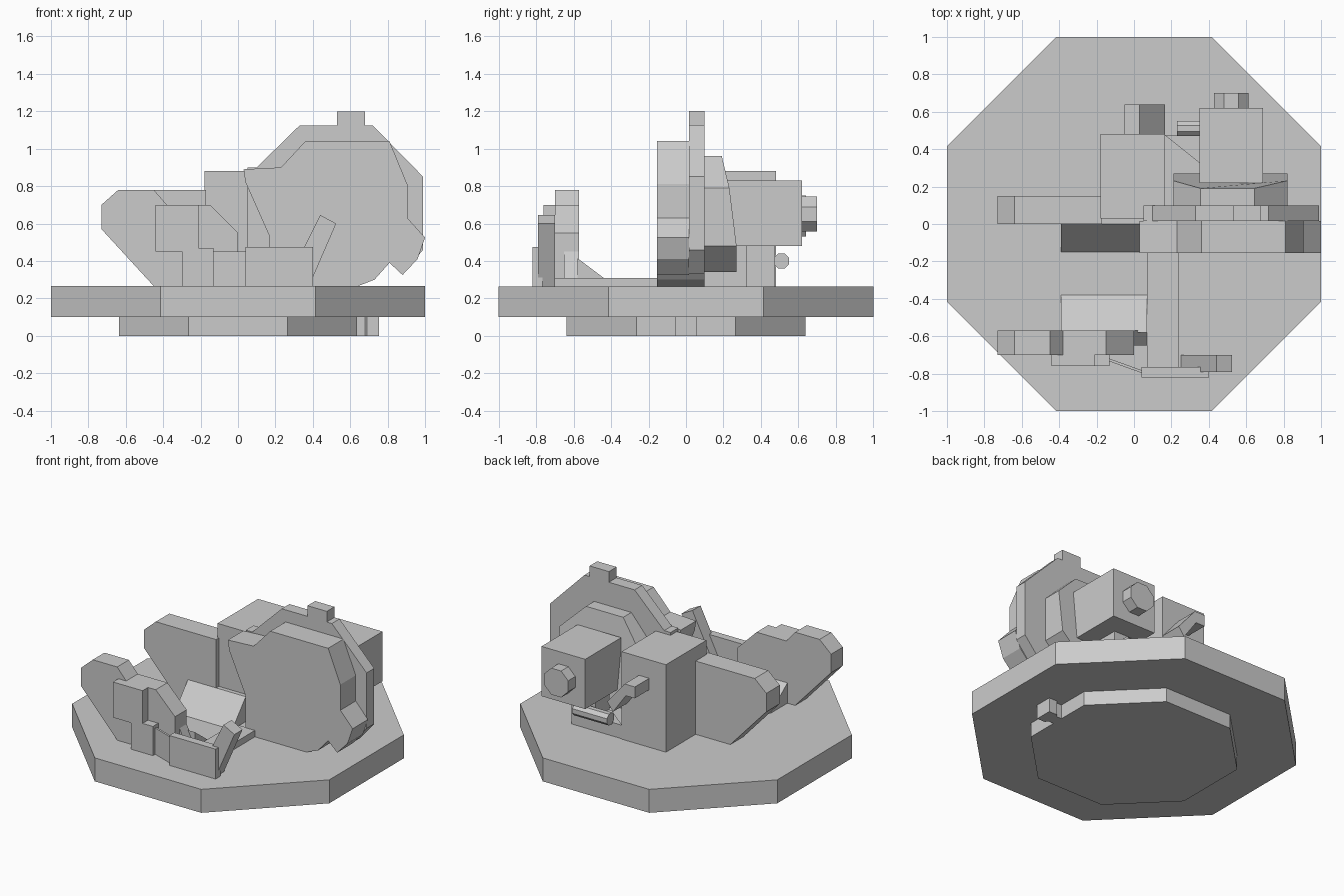
import bpy, bmesh, math
from mathutils import Vector

if "Cube" in bpy.data.objects:
    bpy.data.objects.remove(bpy.data.objects["Cube"])

grey = bpy.data.materials.new("plain grey")
grey.use_nodes = True
grey.diffuse_color = (0.6, 0.6, 0.6, 1)
grey.node_tree.nodes["Principled BSDF"].inputs["Base Color"].default_value = (0.6, 0.6, 0.6, 1)


def prism(name, profile, a, b, axis="y"):
    """Extrude a flat profile from a to b along the given axis."""
    place = {"x": lambda p, t: (t, p[0], p[1]),
             "y": lambda p, t: (p[0], t, p[1]),
             "z": lambda p, t: (p[0], p[1], t)}[axis]
    bm = bmesh.new()
    face = bm.faces.new([bm.verts.new(place(p, a)) for p in profile])
    out = bmesh.ops.extrude_face_region(bm, geom=[face])
    shift = Vector(place((0, 0), b - a))
    bmesh.ops.translate(bm, vec=shift, verts=[v for v in out["geom"] if isinstance(v, bmesh.types.BMVert)])
    bmesh.ops.recalc_face_normals(bm, faces=bm.faces)
    mesh = bpy.data.meshes.new(name)
    bm.to_mesh(mesh)
    bm.free()
    mesh.materials.append(grey)
    obj = bpy.data.objects.new(name, mesh)
    bpy.context.collection.objects.link(obj)
    return obj


def box(name, x0, x1, y0, y1, z0, z1):
    return prism(name, [(x0, y0), (x1, y0), (x1, y1), (x0, y1)], z0, z1, "z")


def octagon(cx, cy, half):
    r = half / math.cos(math.pi / 8)
    return [(cx + r * math.cos(math.pi * (i + .5) / 4), cy + r * math.sin(math.pi * (i + .5) / 4))
            for i in range(8)]


FLOOR = 0.265

# Round-cornered base with keyed foot
prism("base_plate", octagon(0, 0, 1), 0.1, FLOOR, "z")
prism("base_foot", octagon(0, 0, 0.637), 0, 0.1, "z")
prism("foot_key", [(0.62, -.04), (0.68, -.04), (0.69, -.06), (0.755, -.06),
                   (0.755, .06), (0.69, .06), (0.68, .04), (0.62, .04)], 0, 0.1, "z")

# Large upright plates
prism("front_disc", [(.165, FLOOR), (.165, .54), (.04, .82), (.03, .89), (.23, .9), (.36, 1.04),
                     (.81, 1.04), (.905, .81), (.905, .63), (1, .525), (.96, .41), (.88, .325),
                     (.81, .39), (.73, .3), (.64, FLOOR)], -.155, .015)
prism("rear_disc", [(.05, FLOOR), (.05, .9), (.1, .9), (.33, 1.125), (.53, 1.125), (.53, 1.2),
                    (.68, 1.2), (.68, 1.125), (.72, 1.125), (.99, .85), (.99, .46),
                    (.88, .33), (.81, .39), (.73, .3), (.64, FLOOR)], .015, .1)

# Hub whose back leans forward toward the top
hub = prism("hub", [(.36, .34), (.67, .34), (.82, .48), (.82, .79),
                    (.645, .96), (.355, .96), (.21, .79), (.21, .48)], .1, .27)
for v in hub.data.vertices:
    if v.co.y > .2:
        v.co.y = .27 - max(0, v.co.z - .63) * .24

# Drive housing and its end knob
box("drive_housing", .35, .69, .22, .62, .48, .83)
prism("drive_knob", octagon(.52, .65, .093), .6, .7)
prism("drive_support", [(.165, .475), (.345, .33), (.56, .32), (.56, .475)], FLOOR, .36, "z")
box("drive_pedestal", .37, .56, .32, .475, FLOOR, .49)
prism("cross_roller", octagon(.51, .4, .04), .23, .5, "x")

# Tall block with a bent handle
box("tall_block", -.18, .165, .03, .48, FLOOR, .88)
prism("block_handle", [(-.05, .67), (-.05, .75), (.03, .75), (.165, .59), (.12, .53), (.02, .67)], .47, .64)

# Side wings
prism("rear_wing", [(-.45, FLOOR), (-.73, .57), (-.73, .7), (-.64, .78), (-.17, .78), (-.17, FLOOR)], 0, .15)
prism("front_wing", [(-.45, FLOOR), (-.73, .57), (-.73, .7), (-.64, .78), (-.45, .78), (-.38, .7),
                     (-.15, .7), (0, .55), (0, FLOOR)], -.7, -.57)
prism("wing_foot", [(0, FLOOR), (0, .45), (.07, .31), (.07, FLOOR)], -.65, -.57)

# Ramps facing each other between the wings
prism("front_ramp", [(-.58, FLOOR), (-.58, .415), (-.38, FLOOR)], -.39, .07, "x")
prism("rear_ramp", [(.03, FLOOR), (.03, .44), (0, .44), (-.15, FLOOR)], -.39, .06, "x")
box("floor_rail", .07, .24, -.78, -.15, FLOOR, .31)

# Stepped panel, linking strip, low panel and lever at the front edge
prism("stepped_panel", [(-.44, .45), (-.44, .7), (-.21, .7), (-.21, .47), (-.13, .47),
                        (-.13, FLOOR), (-.3, FLOOR), (-.3, .45)], -.76, -.7)
prism("link_strip", [(-.13, -.735), (.05, -.8), (.05, -.785), (-.13, -.72)], FLOOR, .45, "z")
box("low_panel", .04, .4, -.82, -.765, FLOOR, .475)
prism("lever", [(.25, FLOOR), (.38, FLOOR), (.525, .6), (.44, .645)], -.79, -.7)
